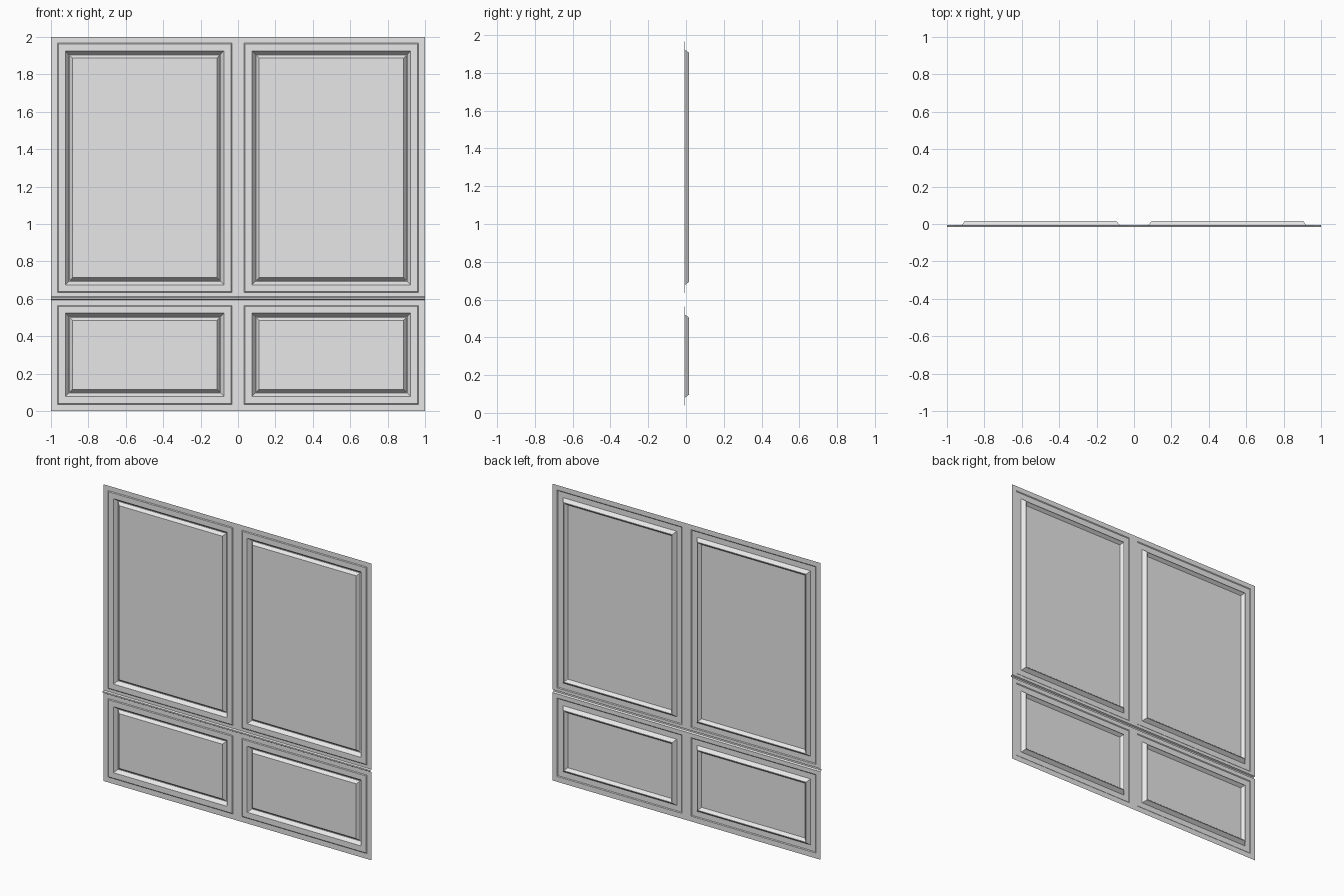
import bpy
import bmesh

cube = bpy.data.objects.get("Cube")
if cube:
    bpy.data.objects.remove(cube)

grey = bpy.data.materials.new("light_grey_paint")
grey.use_nodes = True
colour = (0.8, 0.8, 0.8, 1)
grey.diffuse_color = colour
grey.node_tree.nodes["Principled BSDF"].inputs["Base Color"].default_value = colour

FACE = -0.005      # frame surface
LEDGE = -0.009     # slightly raised border
GROOVE = 0.015     # bottom of the groove around each field
RAIL = -0.015      # front of the rail


def finish(name, bm):
    """Turn a sheet into an object, mirrored to the other side."""
    bm.normal_update()
    mesh = bpy.data.meshes.new(name)
    bm.to_mesh(mesh)
    bm.free()
    mesh.materials.append(grey)
    obj = bpy.data.objects.new(name, mesh)
    bpy.context.collection.objects.link(obj)
    mirror = obj.modifiers.new("mirror", 'MIRROR')
    mirror.use_axis[0] = True
    return obj


def panel(name, cell, border):
    """Sheet of nested rectangles: frame, ledge, groove and raised field."""
    x0, x1, z0, z1 = border
    rings = [(cell, FACE)]
    for inset, y in ((0, FACE), (0.005, LEDGE), (0.042, LEDGE),
                     (0.060, GROOVE), (0.064, GROOVE), (0.080, FACE)):
        rings.append(((x0 + inset, x1 - inset, z0 + inset, z1 - inset), y))
    bm = bmesh.new()
    loops = []
    for (a, b, c, d), y in rings:
        loops.append([bm.verts.new((x, y, z))
                      for x, z in ((a, c), (b, c), (b, d), (a, d))])
    for outer, inner in zip(loops, loops[1:]):
        for i in range(4):
            j = (i + 1) % 4
            bm.faces.new((outer[i], outer[j], inner[j], inner[i]))
    bm.faces.new(loops[-1])
    return finish(name, bm)


# Tall upper panels and short lower panels
panel("upper_panel", (0, 1, 0.613, 2), (0.033, 0.965, 0.633, 1.967))
panel("lower_panel", (0, 1, 0, 0.593), (0.033, 0.965, 0.036, 0.565))

# Narrow rail between the two rows
bm = bmesh.new()
rows = [[bm.verts.new((x, y, z)) for x in (0, 1)] for z, y in
        ((0.593, FACE), (0.599, RAIL), (0.608, RAIL), (0.613, FACE))]
for low, high in zip(rows, rows[1:]):
    bm.faces.new((low[0], low[1], high[1], high[0]))
finish("chair_rail", bm)
